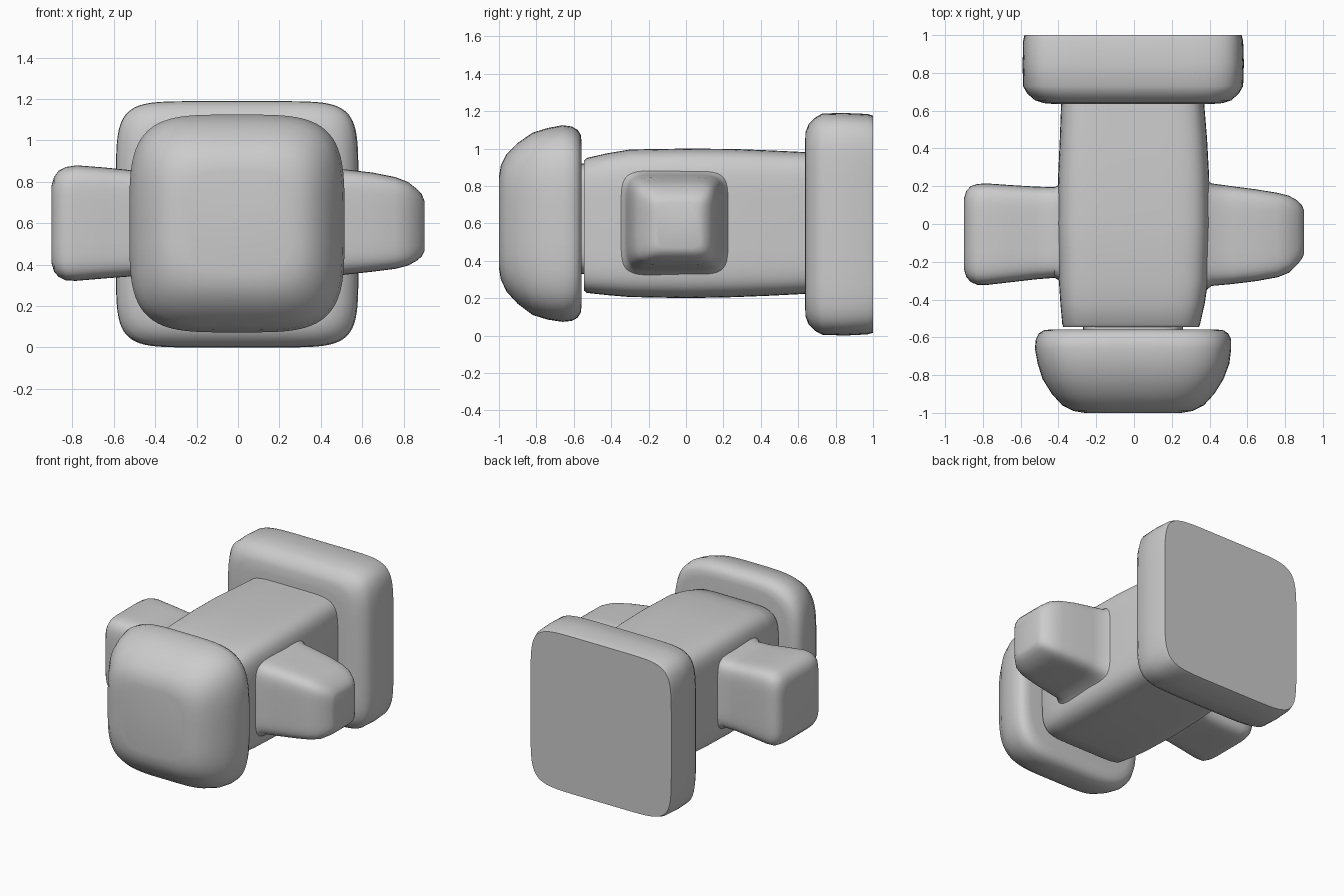
import bpy, bmesh, math

SEGMENTS = 72


def outline(u0, u1, v0, v1, n):
    """Rounded square (superellipse) outline filling the given bounds."""
    pts = []
    for i in range(SEGMENTS):
        a = 2 * math.pi * (i + 0.5) / SEGMENTS
        c, s = math.cos(a), math.sin(a)
        pu = math.copysign(abs(c) ** (2 / n), c)
        pv = math.copysign(abs(s) ** (2 / n), s)
        pts.append(((u0 + u1) / 2 + pu * (u1 - u0) / 2,
                    (v0 + v1) / 2 + pv * (v1 - v0) / 2))
    return pts


def loft(name, axis, sections, n, angle=40):
    """Skin rows of (position, u0, u1, z0, z1) along the x or y axis."""
    bm = bmesh.new()
    rings = []
    for t, *bounds in sections:
        rings.append([bm.verts.new((t, u, v) if axis == 'X' else (u, t, v))
                      for u, v in outline(*bounds, n)])
    for a, b in zip(rings, rings[1:]):
        for i in range(SEGMENTS):
            j = (i + 1) % SEGMENTS
            bm.faces.new((a[i], a[j], b[j], b[i]))
    bm.faces.new(rings[0])
    bm.faces.new(rings[-1])
    bmesh.ops.recalc_face_normals(bm, faces=bm.faces)
    for f in bm.faces:
        f.smooth = True
    mesh = bpy.data.meshes.new(name)
    bm.to_mesh(mesh)
    bm.free()
    mesh.set_sharp_from_angle(angle=math.radians(angle))
    obj = bpy.data.objects.new(name, mesh)
    bpy.context.collection.objects.link(obj)
    return obj


# Domed front cushion
loft("front_cushion", 'Y', [
    (-1.00, -0.26, 0.25, 0.36, 0.85),
    (-0.99, -0.32, 0.31, 0.30, 0.91),
    (-0.96, -0.38, 0.37, 0.235, 0.97),
    (-0.90, -0.435, 0.425, 0.17, 1.03),
    (-0.82, -0.485, 0.475, 0.11, 1.085),
    (-0.74, -0.51, 0.505, 0.085, 1.11),
    (-0.66, -0.525, 0.515, 0.073, 1.125),
    (-0.61, -0.52, 0.515, 0.078, 1.118),
    (-0.58, -0.505, 0.50, 0.095, 1.10),
    (-0.563, -0.48, 0.475, 0.12, 1.075),
    (-0.558, -0.44, 0.435, 0.16, 1.035)], 4)

# Narrow neck joining the cushion to the body
loft("neck", 'Y', [
    (-0.57, -0.27, 0.26, 0.33, 0.92),
    (-0.53, -0.27, 0.26, 0.33, 0.92)], 5)

# Main body block
loft("body", 'Y', [
    (-0.545, -0.375, 0.345, 0.24, 0.935),
    (-0.53, -0.38, 0.35, 0.228, 0.95),
    (-0.42, -0.39, 0.375, 0.216, 0.975),
    (-0.30, -0.398, 0.393, 0.206, 0.995),
    (0.00, -0.405, 0.402, 0.20, 1.00),
    (0.25, -0.402, 0.398, 0.205, 0.998),
    (0.45, -0.393, 0.387, 0.213, 0.99),
    (0.66, -0.385, 0.37, 0.224, 0.98)], 6)

# Back plate with chamfered front rim and crisp flat back
loft("back_plate", 'Y', [
    (0.635, -0.42, 0.41, 0.17, 1.02),
    (0.64, -0.48, 0.47, 0.10, 1.09),
    (0.655, -0.525, 0.515, 0.06, 1.13),
    (0.69, -0.565, 0.555, 0.025, 1.165),
    (0.73, -0.588, 0.578, 0.004, 1.188),
    (0.85, -0.59, 0.582, 0.0, 1.19),
    (0.97, -0.587, 0.578, 0.006, 1.185),
    (1.00, -0.58, 0.57, 0.015, 1.175)], 7)

# Left arm, widening outwards
loft("left_arm", 'X', [
    (-0.38, -0.31, 0.22, 0.32, 0.88),
    (-0.42, -0.285, 0.195, 0.345, 0.855),
    (-0.52, -0.293, 0.198, 0.343, 0.857),
    (-0.65, -0.308, 0.206, 0.333, 0.87),
    (-0.78, -0.323, 0.215, 0.322, 0.88),
    (-0.83, -0.322, 0.212, 0.323, 0.872),
    (-0.865, -0.307, 0.20, 0.34, 0.855),
    (-0.888, -0.28, 0.175, 0.365, 0.825),
    (-0.90, -0.24, 0.135, 0.405, 0.785)], 6)

# Right arm, tapering outwards
loft("right_arm", 'X', [
    (0.37, -0.36, 0.25, 0.31, 0.89),
    (0.41, -0.328, 0.215, 0.34, 0.87),
    (0.52, -0.318, 0.20, 0.352, 0.86),
    (0.65, -0.302, 0.183, 0.366, 0.845),
    (0.76, -0.282, 0.165, 0.38, 0.823),
    (0.82, -0.258, 0.15, 0.395, 0.80),
    (0.865, -0.215, 0.125, 0.42, 0.765),
    (0.888, -0.185, 0.10, 0.44, 0.74),
    (0.90, -0.16, 0.075, 0.465, 0.71)], 6)
